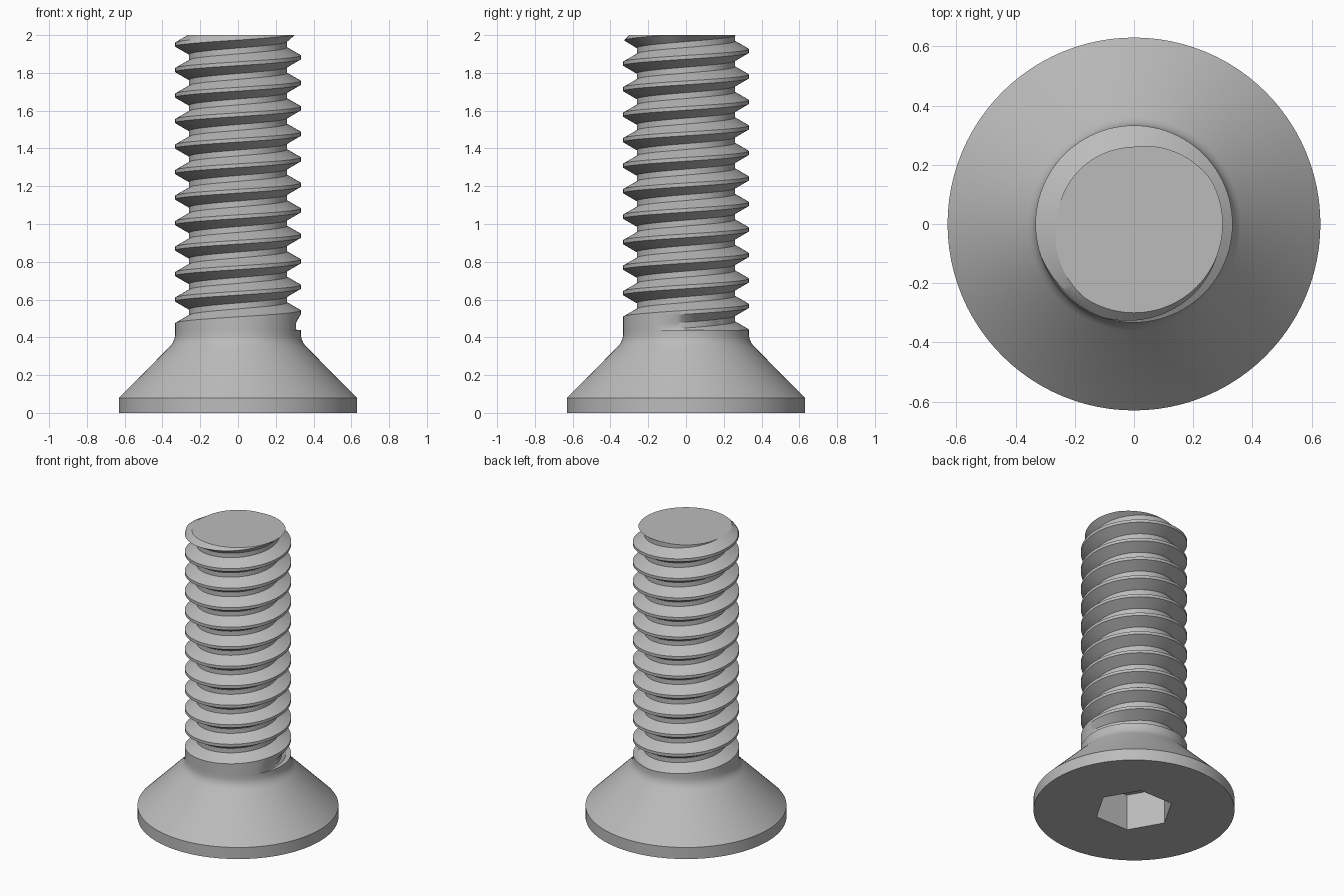
import bpy, bmesh, math
from mathutils import Vector

cube = bpy.data.objects.get("Cube")
if cube:
    bpy.data.objects.remove(cube, do_unlink=True)

SEGMENTS = 96
CREST, ROOT = 0.333, 0.26      # thread radii
PITCH = 0.135
SHANK_TOP, TIP = 0.44, 2.0

steel = bpy.data.materials.new("grey steel")
steel.use_nodes = True
colour = (0.5, 0.5, 0.5, 1)
steel.diffuse_color = colour
steel.node_tree.nodes["Principled BSDF"].inputs["Base Color"].default_value = colour


def polar(r, angle, z):
    return Vector((r * math.cos(angle), r * math.sin(angle), z))


def ring(bm, r, z, count):
    return [bm.verts.new(polar(r, math.tau * i / count, z)) for i in range(count)]


def bridge(bm, low, high):
    n = len(low)
    for i in range(n):
        k = (i + 1) % n
        bm.faces.new((low[i], low[k], high[k], high[i]))


def finish(bm, name):
    mesh = bpy.data.meshes.new(name)
    bm.to_mesh(mesh)
    bm.free()
    mesh.materials.append(steel)
    obj = bpy.data.objects.new(name, mesh)
    bpy.context.collection.objects.link(obj)
    bpy.ops.object.select_all(action='DESELECT')
    obj.select_set(True)
    bpy.context.view_layer.objects.active = obj
    bpy.ops.object.shade_smooth_by_angle(angle=math.radians(28))


# Countersunk head with plain shank, turned from a profile
bm = bmesh.new()
profile = [(0.63, 0), (0.63, 0.08), (0.36, 0.352), (0.346, 0.37),
           (0.337, 0.39), (CREST, 0.41), (CREST, SHANK_TOP)]
rings = [ring(bm, r, z, SEGMENTS) for r, z in profile]
for low, high in zip(rings, rings[1:]):
    bridge(bm, low, high)
bm.faces.new(rings[-1])

# Hexagonal socket sunk into the underside
mouth = ring(bm, 0.249, 0, 6)
floor = ring(bm, 0.249, 0.25, 6)
bridge(bm, mouth, floor)
bm.faces.new(floor)
rim = [bm.edges.get((loop[i - 1], loop[i])) or bm.edges.new((loop[i - 1], loop[i]))
       for loop in (rings[0], mouth) for i in range(len(loop))]
bmesh.ops.triangle_fill(bm, edges=rim, use_beauty=True)
bmesh.ops.recalc_face_normals(bm, faces=bm.faces)
finish(bm, "countersunk_head")

# Helical thread: one pitch of profile swept upward, groove fading in at the start
bm = bmesh.new()
section = [(-0.01, 0), (0.01, 0), (0.052, 1), (0.083, 1), (0.125, 0)]
rows = []
for step in range(int(-2.5 * SEGMENTS), int(12.5 * SEGMENTS) + 1):
    turn = step / SEGMENTS
    fade = min(1, max(0, (turn + 1.085) / 0.2))
    crest_z = 0.5325 + PITCH * turn
    rows.append([bm.verts.new(polar(CREST - (CREST - ROOT) * fade * deep,
                                    math.tau * turn, crest_z + dz))
                 for dz, deep in section])
for a, b in zip(rows, rows[1:]):
    for k in range(len(section) - 1):
        bm.faces.new((a[k], b[k], b[k + 1], a[k + 1]))
bmesh.ops.remove_doubles(bm, verts=bm.verts, dist=0.0003)


def trim(z, **side):
    geom = bm.verts[:] + bm.edges[:] + bm.faces[:]
    cut = bmesh.ops.bisect_plane(bm, geom=geom, plane_co=(0, 0, z),
                                 plane_no=(0, 0, 1), dist=1e-5, **side)
    return [g for g in cut["geom_cut"] if isinstance(g, bmesh.types.BMEdge)]


trim(SHANK_TOP, clear_inner=True)
end_edges = trim(TIP, clear_outer=True)

# Chamfered tip with a flat end
for v in bm.verts:
    r, limit = v.co.xy.length, 0.3 + (TIP - v.co.z)
    if r > limit:
        v.co.x *= limit / r
        v.co.y *= limit / r
cap = bmesh.ops.triangle_fill(bm, edges=end_edges, use_beauty=True)
for f in cap["geom"]:
    if isinstance(f, bmesh.types.BMFace):
        f.normal_update()
        if f.normal.z < 0:
            f.normal_flip()
finish(bm, "threaded_shank")
